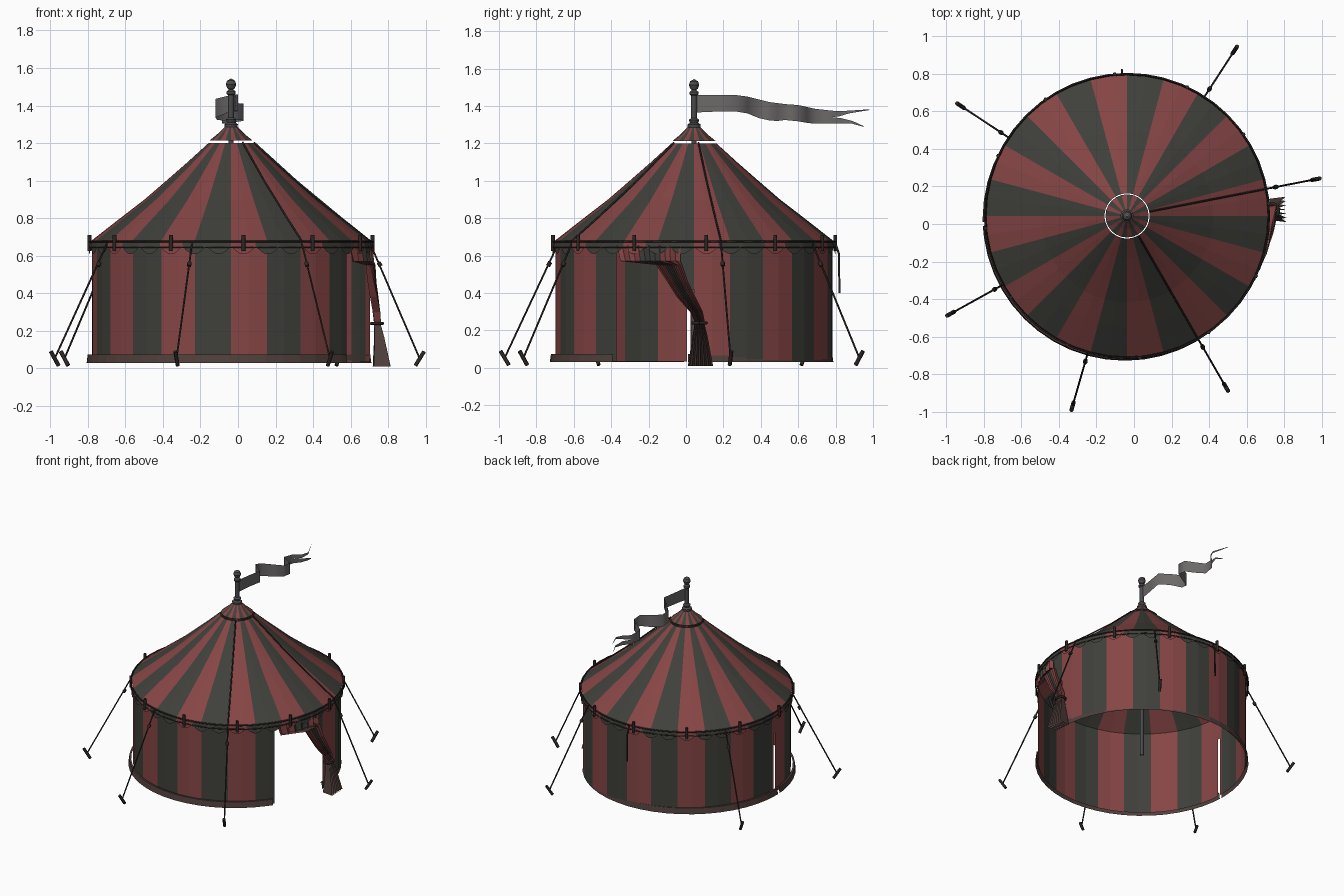
import bpy, bmesh, math
from mathutils import Vector

if "Cube" in bpy.data.objects:
    bpy.data.objects.remove(bpy.data.objects["Cube"])

CX, CY = -0.037, 0.043


def mat(name, r, g, b):
    m = bpy.data.materials.new(name)
    m.diffuse_color = (r, g, b, 1)
    m.use_nodes = True
    m.node_tree.nodes["Principled BSDF"].inputs["Base Color"].default_value = m.diffuse_color
    return m


RED = mat("red_cloth", 0.24, 0.06, 0.06)
DARK = mat("dark_cloth", 0.05, 0.05, 0.043)
TRIM = mat("trim_cloth", 0.08, 0.05, 0.045)
ROPE = mat("rope", 0.025, 0.02, 0.018)
METAL = mat("metal", 0.07, 0.07, 0.075)
GREY = mat("pennant_cloth", 0.15, 0.14, 0.14)


def make(name, verts, faces, mats, pick=None, smooth=False):
    me = bpy.data.meshes.new(name)
    me.from_pydata(verts, [], faces)
    for m in mats:
        me.materials.append(m)
    for p in me.polygons:
        p.use_smooth = smooth
        if pick:
            p.material_index = pick[p.index]
    ob = bpy.data.objects.new(name, me)
    bpy.context.collection.objects.link(ob)
    return ob


def polar(deg, r, z, cx=CX, cy=CY):
    a = math.radians(deg)
    return Vector((cx + r * math.cos(a), cy + r * math.sin(a), z))


def stripe(deg):
    return int((deg % 360) // 15) % 2


def shell(name, profile, angles, mats, keep=lambda a, z: True, color=None, c=(CX, CY)):
    """Turn an (r, z) profile through the angles, leaving out unwanted cells."""
    n, k = len(angles), len(profile)
    verts = [polar(a, r, z, *c) for a in angles for r, z in profile]
    faces, pick = [], []
    for i in range(n):
        j = (i + 1) % n
        mid = (angles[i] + (angles[j] if j else 360 + angles[0])) / 2
        for s in range(k - 1):
            if keep(mid % 360, (profile[s][1] + profile[s + 1][1]) / 2):
                faces.append((i * k + s, j * k + s, j * k + s + 1, i * k + s + 1))
                pick.append(color(mid) if color else 0)
    return make(name, verts, faces, mats, pick)


def tube(name, pts, r, m=ROPE, sides=6):
    cu = bpy.data.curves.new(name, 'CURVE')
    cu.dimensions = '3D'
    cu.bevel_depth = r
    cu.bevel_resolution = 1 if sides <= 6 else 3
    cu.use_fill_caps = True
    sp = cu.splines.new('POLY')
    sp.points.add(len(pts) - 1)
    for p, q in zip(sp.points, pts):
        p.co = (*q, 1)
    cu.materials.append(m)
    ob = bpy.data.objects.new(name, cu)
    bpy.context.collection.objects.link(ob)
    return ob


# wall with doorway on the right and a narrow slit on the left
def wall_keep(a, z):
    if 326 < a < 360 and z < (0.62 if a < 352 else 0.42):
        return False
    return not (181.5 < a < 183 and z < 0.5)


regular = [i * 7.5 for i in range(48)]
angles = sorted(set(regular + [181.5, 183, 326]))
shell("wall", [(0.74, z) for z in (0.035, 0.28, 0.42, 0.5, 0.62, 0.68)],
      angles, [RED, DARK], wall_keep, stripe)
shell("base_skirt", [(0.758, 0.03), (0.752, 0.075), (0.738, 0.075)], angles, [TRIM],
      wall_keep, c=(-0.048, 0.03))

# striped roof
shell("roof", [(0.75, 0.675), (0.59, 0.80), (0.46, 0.90), (0.35, 0.995), (0.23, 1.10), (0.12, 1.20)],
      regular, [RED, DARK], color=stripe)
shell("roof_cap", [(0.115, 1.213), (0.07, 1.25), (0.03, 1.29)],
      [i * 15 for i in range(24)], [RED, DARK], color=stripe)

# scalloped valance
N, S = 36, 6
verts, faces, pick = [], [], []
for i in range(N):
    for s in range(S):
        a0, a1 = (i + s / S) * 360 / N, (i + (s + 1) / S) * 360 / N
        z0, z1 = [0.65 - 0.042 * math.sin(math.pi * t / S) for t in (s, s + 1)]
        b = len(verts)
        verts += [polar(a0, 0.752, 0.68), polar(a1, 0.752, 0.68), polar(a1, 0.758, z1), polar(a0, 0.758, z0)]
        faces.append((b, b + 1, b + 2, b + 3))
        pick.append(stripe(i * 10 + 5))
make("valance", verts, faces, [RED, DARK], pick)
for name, r, z in (("eave_rope", 0.757, 0.675), ("lower_eave_rope", 0.755, 0.645)):
    tube(name, [polar(i * 7.5, r, z) for i in range(49)], 0.005)

# eave toggles
for i in range(12):
    a = i * 30 + 5
    tube("eave_toggle", [polar(a, 0.757, 0.625), polar(a, 0.757, 0.71)], 0.011)

# guy ropes, knots and pegs
for a, r in ((57, 1.05), (146.5, 1.06), (11, 1.02), (209, 1.07), (254, 1.05), (300, 1.05)):
    tube("guy_rope", [polar(a, 0.755, 0.665), polar(a, r, 0.06)], 0.005)
    tube("guy_knot", [polar(a, 0.80, 0.565), polar(a, 0.812, 0.545)], 0.012)
    tube("ground_peg", [polar(a, r + 0.027, 0.09), polar(a, r - 0.02, 0.015)], 0.011)

# roof seam ropes, and the loose strap at the back
for a in (11, 300):
    tube("roof_seam", [polar(a, r + 0.004, z + 0.004) for r, z in
                       ((0.75, 0.675), (0.59, 0.80), (0.35, 0.995), (0.12, 1.20))], 0.005)
tube("back_strap", [polar(92, 0.755, 0.67), polar(92, 0.775, 0.61), polar(92, 0.778, 0.4)], 0.006)

# pole with turned finial
prof = [(0.014, 0.08), (0.014, 1.27), (0.034, 1.275), (0.036, 1.30), (0.022, 1.31), (0.028, 1.325),
        (0.016, 1.335), (0.016, 1.455), (0.024, 1.462), (0.024, 1.475), (0.012, 1.485),
        (0.020, 1.492), (0.028, 1.512), (0.021, 1.532), (0.002, 1.543)]
shell("pole_and_finial", prof, [i * 30 for i in range(12)], [METAL])

# waving pennant: x, y along the top view, with top and bottom heights
wave = [(-.035, .05, 1.46, 1.365), (-.02, .16, 1.46, 1.37), (0, .27, 1.458, 1.37), (-.06, .33, 1.45, 1.36),
        (-.12, .39, 1.435, 1.335), (-.11, .45, 1.42, 1.322), (-.04, .49, 1.415, 1.32), (.03, .53, 1.41, 1.325),
        (.03, .60, 1.405, 1.318), (-.03, .645, 1.395, 1.31), (-.085, .69, 1.385, 1.305), (-.07, .78, 1.375, 1.305)]
verts = [Vector((x, y, z)) for x, y, t, b in wave for z in (t, (t + b) / 2, b)]
faces = []
for i in range(len(wave) - 1):
    for s in (0, 1):
        faces.append((i * 3 + s, i * 3 + s + 1, i * 3 + s + 4, i * 3 + s + 3))
e = len(verts) - 3
for tail, o in (([(-.02, .82, 1.372, 1.345), (0, .87, 1.375, 1.36), (-.05, .98, 1.382, 1.378)], 0),
                ([(-.03, .83, 1.335, 1.305), (-.01, .89, 1.32, 1.305), (-.03, .95, 1.292, 1.288)], 1)):
    p = (e + o, e + o + 1)
    for x, y, t, b in tail:
        q = (len(verts), len(verts) + 1)
        verts += [Vector((x, y, t)), Vector((x, y, b))]
        faces.append((p[0], p[1], q[1], q[0]))
        p = q
make("pennant", verts, faces, [GREY], smooth=True)

# tied-back door curtain: z, y start, y end, x offset from wall, pleat depth
rows = [(.655, -.37, -.03, .005, .008), (.57, -.35, -.03, .008, .012), (.55, -.16, -.02, .012, .015),
        (.46, -.10, .01, .012, .018), (.38, -.05, .05, .02, .02), (.30, .02, .09, .03, .02),
        (.25, .045, .10, .035, .018), (.23, .045, .10, .035, .018), (.17, .035, .115, .045, .025),
        (.01, .01, .145, .06, .045)]
P = 24
verts, faces, pick = [], [], []
for z, y0, y1, off, amp in rows:
    for i in range(P + 1):
        y = y0 + (y1 - y0) * i / P
        x = CX + math.sqrt(0.745 ** 2 - (y - CY) ** 2) + off + amp * math.cos(i * math.pi / 2)
        verts.append((x, y, z))
for r in range(len(rows) - 1):
    for i in range(P):
        b = r * (P + 1) + i
        faces.append((b, b + 1, b + P + 2, b + P + 1))
        pick.append(2 if r > 6 else (i // 8) % 2)
make("door_curtain", verts, faces, [RED, DARK, TRIM], pick)
tube("curtain_tie", [Vector((0.74 + 0.03 * math.cos(t * math.pi / 6), 0.072 + 0.036 * math.sin(t * math.pi / 6), 0.24))
                     for t in range(13)], 0.009)
